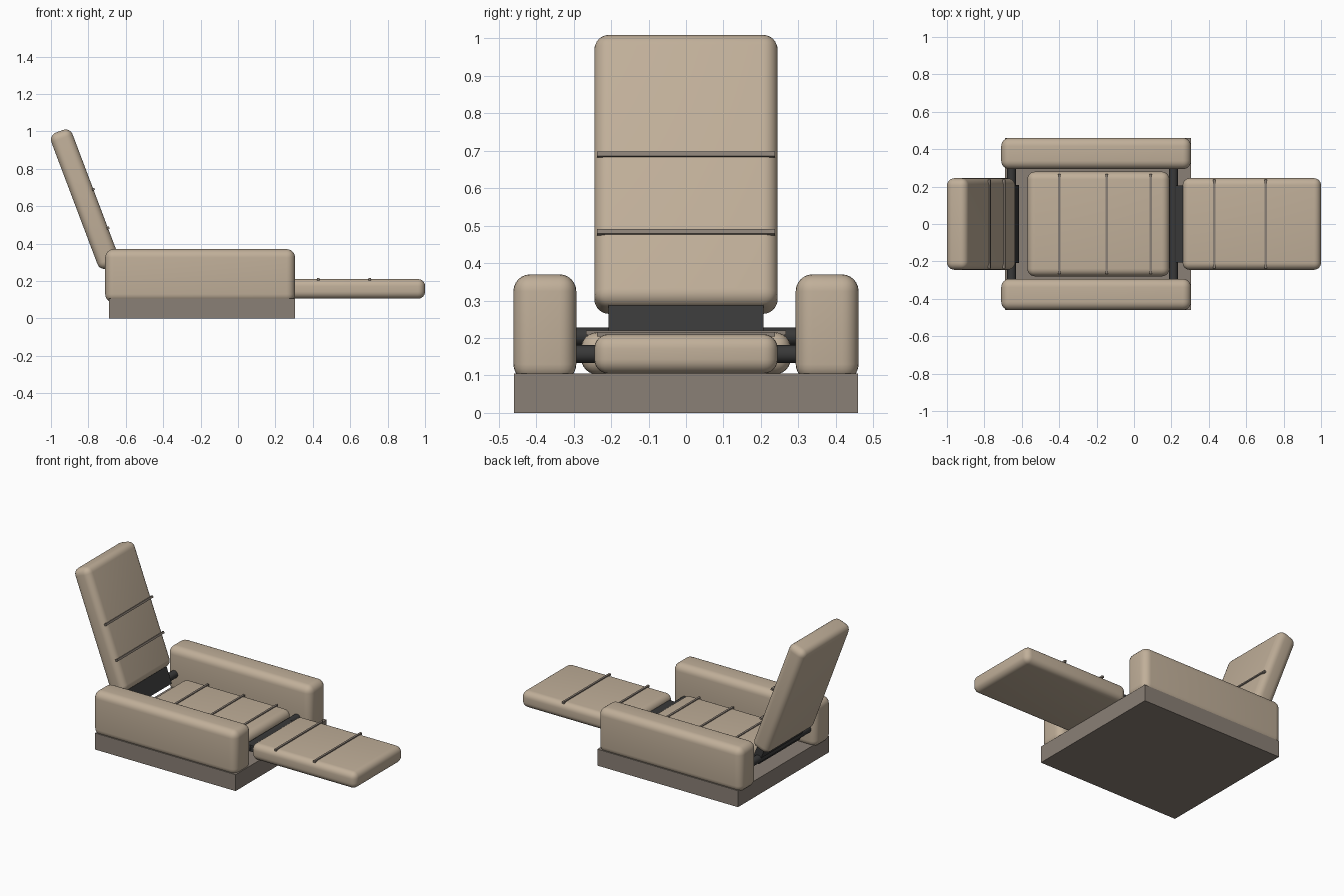
import bpy
import math
from mathutils import Matrix, Vector

cube = bpy.data.objects.get("Cube")
if cube:
    bpy.data.objects.remove(cube, do_unlink=True)


def material(name, rgb):
    m = bpy.data.materials.new(name)
    m.use_nodes = True
    m.diffuse_color = (*rgb, 1)
    m.node_tree.nodes["Principled BSDF"].inputs["Base Color"].default_value = (*rgb, 1)
    return m


FABRIC = material("beige upholstery", (0.53, 0.43, 0.32))
TRIM = material("taupe trim", (0.255, 0.215, 0.18))
METAL = material("dark metal", (0.04, 0.04, 0.04))


def finish(name, mat, bevel=0.0):
    ob = bpy.context.object
    ob.name = ob.data.name = name
    ob.data.materials.append(mat)
    if bevel:
        mod = ob.modifiers.new("rounding", "BEVEL")
        mod.width = bevel
        mod.segments = 6
        bpy.ops.object.modifier_apply(modifier=mod.name)
        bpy.ops.object.shade_smooth_by_angle(angle=math.radians(35))
    return ob


def box(name, center, size, mat, bevel=0.0, tilt=0.0):
    bpy.ops.mesh.primitive_cube_add(size=1, location=center, rotation=(0, tilt, 0))
    bpy.context.object.scale = size
    bpy.ops.object.transform_apply(location=False, rotation=False, scale=True)
    return finish(name, mat, bevel)


def rod(name, x, z, radius, length):
    bpy.ops.mesh.primitive_cylinder_add(vertices=24, radius=radius, depth=length,
                                        location=(x, 0, z), rotation=(math.pi / 2, 0, 0))
    ob = finish(name, METAL)
    bpy.ops.object.shade_smooth_by_angle(angle=math.radians(35))
    return ob


# Plinth and armrests
box("base", (-0.1925, 0, 0.0525), (0.995, 0.92, 0.105), TRIM)
for side, s in (("left", 1), ("right", -1)):
    # the front faces -y, so the model's left is +x and the arms lie along y
    box("rear_armrest" if s > 0 else "front_armrest",
        (-0.2025, s * 0.377, 0.2275), (1.015, 0.168, 0.285), FABRIC, 0.045)

# Seat cushion with its seams
box("seat", (-0.19, 0, 0.159), (0.76, 0.56, 0.112), FABRIC, 0.042)
for i, x in enumerate((-0.40, -0.145, 0.09)):
    box(f"seat_seam_{i + 1}", (x, 0, 0.214), (0.013, 0.535, 0.013), TRIM)

# Extended footrest with its seams
box("footrest", (0.63, 0, 0.1575), (0.74, 0.49, 0.105), FABRIC, 0.038)
for i, x in enumerate((0.43, 0.705)):
    box(f"footrest_seam_{i + 1}", (x, 0, 0.21), (0.013, 0.475, 0.013), TRIM)

# Reclined backrest; seams lie along its tilted front face
TILT = math.radians(-20.7)
center = Vector((-0.818, 0, 0.637))
turn = Matrix.Rotation(TILT, 3, "Y")
box("backrest", center, (0.121, 0.49, 0.776), FABRIC, 0.04, TILT)
for i, h in enumerate((-0.188, 0.034)):
    box(f"backrest_seam_{i + 1}", center + turn @ Vector((0.061, 0, h)),
        (0.013, 0.475, 0.013), TRIM, 0, TILT)

# Pivot rods and the plates that join them to the moving cushions
rod("backrest_pivot", -0.655, 0.204, 0.024, 0.60)
rod("footrest_pivot", 0.212, 0.157, 0.024, 0.60)
box("backrest_link", (-0.66, 0, 0.24), (0.05, 0.415, 0.13), METAL, 0, TILT)
box("footrest_link", (0.245, 0, 0.157), (0.09, 0.41, 0.04), METAL)
